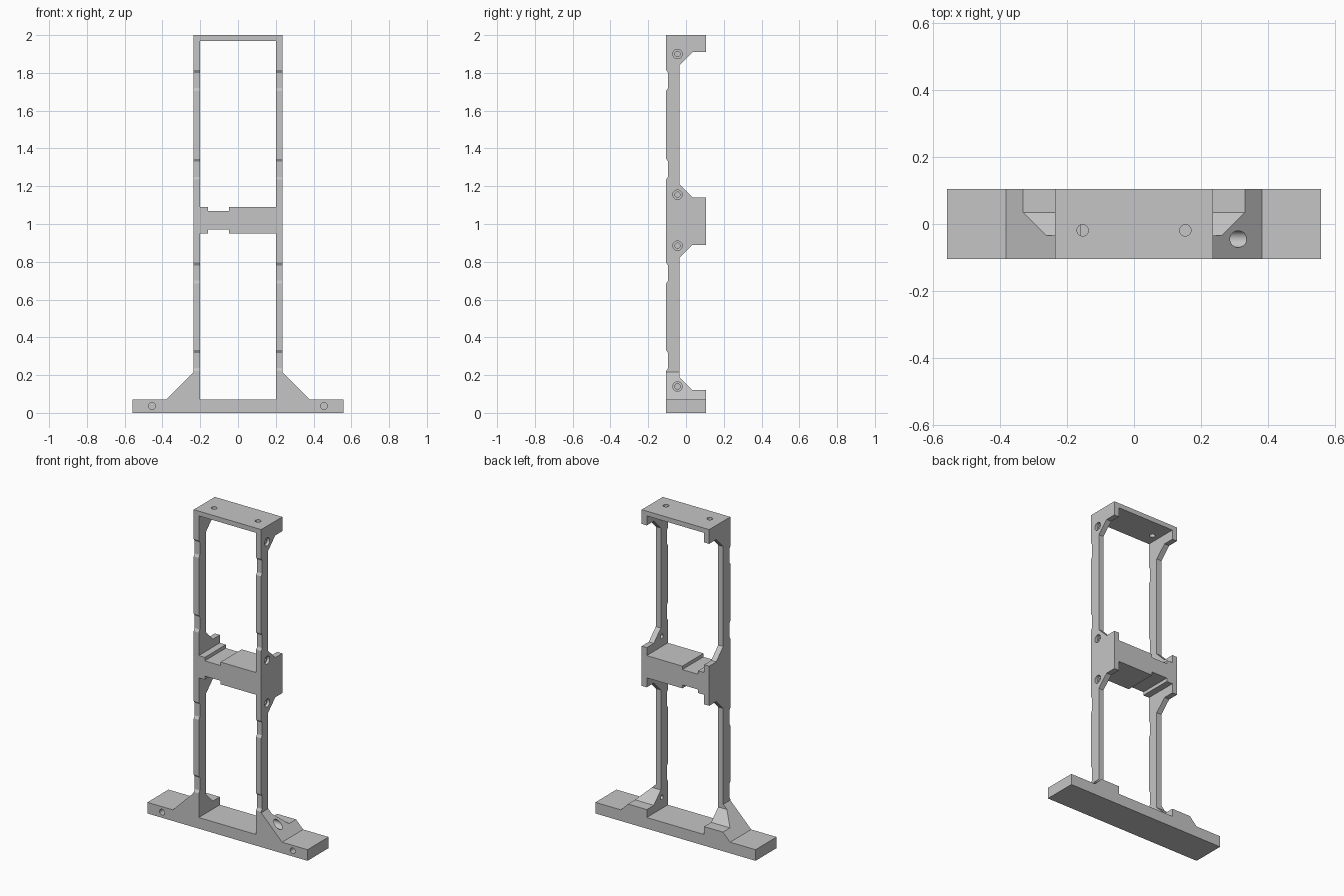
import bpy, bmesh, math
from mathutils import Vector, Matrix

cube = bpy.data.objects.get("Cube")
if cube:
    bpy.data.objects.remove(cube, do_unlink=True)

grey = bpy.data.materials.new("light grey")
grey.use_nodes = True
colour = (0.56, 0.56, 0.56, 1)
grey.diffuse_color = colour
grey.node_tree.nodes["Principled BSDF"].inputs["Base Color"].default_value = colour

D = 0.105                 # half depth
IN, OUT = 0.20, 0.235     # inner and outer face of each post


def make_object(name, bm):
    bmesh.ops.recalc_face_normals(bm, faces=bm.faces[:])
    me = bpy.data.meshes.new(name)
    bm.to_mesh(me)
    bm.free()
    me.materials.append(grey)
    ob = bpy.data.objects.new(name, me)
    bpy.context.collection.objects.link(ob)
    return ob


def prism(points, axis, lo, hi):
    """Extrude a profile: (y, z) along x, or (x, z) along y."""
    def place(p, t):
        return (t, p[0], p[1]) if axis == "x" else (p[0], t, p[1])
    bm = bmesh.new()
    face = bm.faces.new([bm.verts.new(place(p, lo)) for p in points])
    ext = bmesh.ops.extrude_face_region(bm, geom=[face])
    moved = [v for v in ext["geom"] if isinstance(v, bmesh.types.BMVert)]
    bmesh.ops.translate(bm, verts=moved, vec=Vector(place((0, 0), hi - lo)))
    return bm


def drill(ob, axis, centre, radius, length):
    """Cut a round hole along an axis."""
    bm = bmesh.new()
    rot = {"x": Matrix.Rotation(math.pi / 2, 4, "Y"),
           "y": Matrix.Rotation(math.pi / 2, 4, "X"),
           "z": Matrix.Identity(4)}[axis]
    bmesh.ops.create_cone(bm, cap_ends=True, segments=32, radius1=radius,
                          radius2=radius, depth=length,
                          matrix=Matrix.Translation(centre) @ rot)
    cutter = make_object("hole_cutter", bm)
    cutter.hide_render = True
    mod = ob.modifiers.new("hole", "BOOLEAN")
    mod.operation, mod.solver, mod.object = "DIFFERENCE", "EXACT", cutter
    bpy.context.view_layer.objects.active = ob
    bpy.ops.object.modifier_apply(modifier=mod.name)
    bpy.data.objects.remove(cutter, do_unlink=True)


def rect(a, b, c, d):
    return [(a, c), (b, c), (b, d), (a, d)]


# Base plate with two blind holes in the front
base = prism(rect(-0.558, 0.558, 0, 0.07), "y", -D, D)
base = make_object("base_plate", base)
for s in (-1, 1):
    drill(base, "y", (s * 0.455, -D, 0.036), 0.018, 0.12)

# Top plate with two through holes
top = make_object("top_plate", prism(rect(-IN, IN, 1.97, 2.0), "y", -D, D))
for s in (-1, 1):
    drill(top, "z", (s * 0.153, -0.019, 1.985), 0.017, 0.1)

# Middle crossbar, with a groove above and below
bar = [(-IN, 0.95), (-0.158, 0.95), (-0.158, 0.972), (-0.048, 0.972),
       (-0.048, 0.95), (IN, 0.95), (IN, 1.09), (-0.048, 1.09),
       (-0.048, 1.068), (-0.158, 1.068), (-0.158, 1.09), (-IN, 1.09)]
make_object("middle_crossbar", prism(bar, "y", -D, D))

# Post profile: brackets at the back, shallow recesses at the front
profile = [(-D, 0.07), (D, 0.07), (D, 0.12), (0.035, 0.12), (-0.035, 0.19),
           (-0.035, 0.82), (0.035, 0.89), (D, 0.89), (D, 1.14), (0.035, 1.14),
           (-0.035, 1.21), (-0.035, 1.84), (0.035, 1.91), (D, 1.91),
           (D, 2.0), (-D, 2.0)]
for z in (1.71, 1.24, 0.69, 0.227):
    profile += [(-D, z + 0.105), (-0.095, z + 0.09),
                (-0.095, z + 0.01), (-D, z - 0.005)]

gusset_profile = [(-D, 0.07), (D, 0.07), (D, 0.12), (0.035, 0.12),
                  (-0.035, 0.19), (-0.035, 0.24), (-D, 0.24)]

for side, s in (("left", 1), ("right", -1)):
    post = make_object(side + "_post", prism(profile, "x", s * IN, s * OUT))

    # Sloping gusset at the foot of the post
    bm = prism(gusset_profile, "x", s * OUT, s * 0.42)
    cut = bmesh.ops.bisect_plane(
        bm, geom=bm.verts[:] + bm.edges[:] + bm.faces[:],
        plane_co=(s * OUT, 0, 0.216), plane_no=(s, 0, 1), clear_outer=True)
    bmesh.ops.holes_fill(bm, edges=[e for e in bm.edges if e.is_boundary])
    gusset = make_object(side + "_gusset", bm)

    # Counterbored screw holes through the left post only
    if s == 1:
        for z in (0.14, 0.885, 1.155, 1.90):
            drill(post, "x", (OUT, -0.045, z), 0.025, 0.036)
            drill(post, "x", (0.22, -0.045, z), 0.014, 0.1)
        drill(gusset, "x", (0.32, -0.045, 0.14), 0.025, 0.3)

# Flat faces, with only the hole walls smoothed
bpy.ops.object.select_all(action="DESELECT")
for ob in (o for o in bpy.context.collection.objects if o.type == "MESH"):
    ob.select_set(True)
    bpy.context.view_layer.objects.active = ob
bpy.ops.object.shade_smooth_by_angle(angle=math.radians(30))
